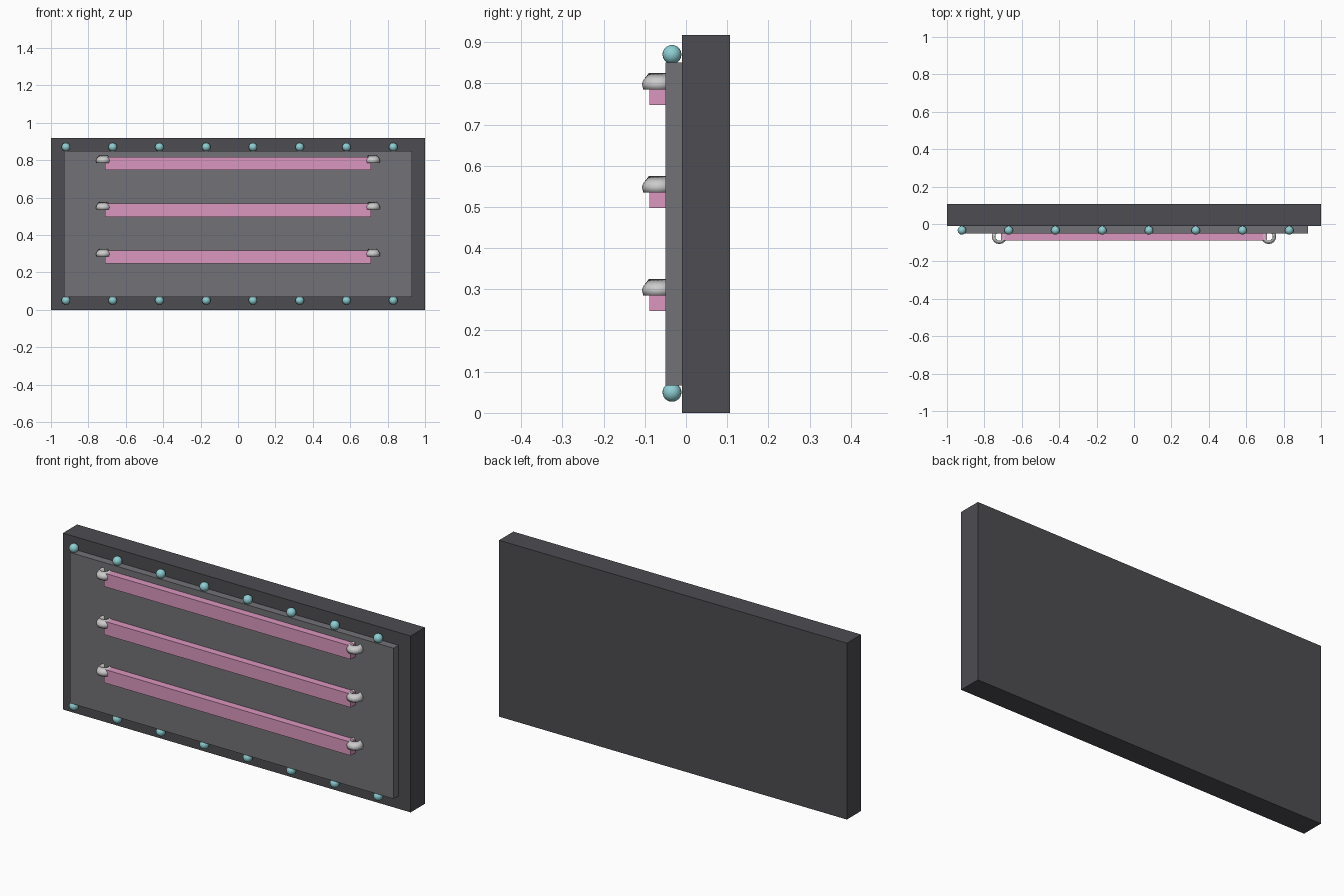
import bpy, bmesh, math

if "Cube" in bpy.data.objects:
    bpy.data.objects.remove(bpy.data.objects["Cube"])


def material(name, color):
    m = bpy.data.materials.new(name)
    m.diffuse_color = (*color, 1)
    m.use_nodes = True
    m.node_tree.nodes["Principled BSDF"].inputs["Base Color"].default_value = m.diffuse_color
    return m


DARK = material("dark_frame", (0.075, 0.075, 0.085))
GREY = material("panel_grey", (0.17, 0.17, 0.185))
PINK = material("pink", (0.71, 0.31, 0.52))
CYAN = material("pale_cyan", (0.27, 0.62, 0.65))
SILVER = material("silver", (0.6, 0.6, 0.62))


def finish(name, bm, mat, smooth=False):
    bmesh.ops.recalc_face_normals(bm, faces=bm.faces)
    for f in bm.faces:
        f.smooth = smooth
    me = bpy.data.meshes.new(name)
    bm.to_mesh(me)
    bm.free()
    me.materials.append(mat)
    ob = bpy.data.objects.new(name, me)
    bpy.context.collection.objects.link(ob)
    return ob


def box(name, x, y, z, mat):
    bm = bmesh.new()
    bmesh.ops.create_cube(bm, size=1)
    for v in bm.verts:
        v.co = [(a + b) / 2 + c * (b - a) for (a, b), c in zip((x, y, z), v.co)]
    return finish(name, bm, mat)


def ring(name, center, profile, mat, n=16):
    # closed (radius, height) section revolved about z
    bm = bmesh.new()
    rows = []
    for i in range(n):
        a = 2 * math.pi * i / n
        rows.append([bm.verts.new((center[0] + r * math.cos(a),
                                   center[1] + r * math.sin(a),
                                   center[2] + h)) for r, h in profile])
    k = len(profile)
    for i in range(n):
        p, q = rows[i], rows[(i + 1) % n]
        for j in range(k):
            bm.faces.new((p[j], q[j], q[(j + 1) % k], p[(j + 1) % k]))
    return finish(name, bm, mat, True)


def ball(name, center, radius, mat):
    bm = bmesh.new()
    bmesh.ops.create_uvsphere(bm, u_segments=20, v_segments=12, radius=radius)
    bmesh.ops.translate(bm, vec=center, verts=bm.verts)
    return finish(name, bm, mat, True)


# backing slab and raised front panel
box("backing_slab", (-1, 1), (-0.01, 0.107), (0, 0.917), DARK)
box("front_panel", (-0.93, 0.93), (-0.05, -0.01), (0.067, 0.85), GREY)

# three rails, each with a ring clip at both ends
SECTION = [(0.037, 0), (0.04, 0.014), (0.037, 0.022), (0.023, 0.04), (0.022, 0.02), (0.025, 0)]
for i in range(3):
    z = 0.247 + 0.25 * i
    box(f"rail_{i}", (-0.71, 0.71), (-0.088, -0.05), (z, z + 0.07), PINK)
    for s in (-1, 1):
        ring(f"clip_{i}_{'left' if s < 0 else 'right'}", (s * 0.72, -0.067, z + 0.038), SECTION, SILVER)

# rows of round studs along the top and bottom edges
for row, z in (("bottom", 0.05), ("top", 0.87)):
    for i in range(8):
        ball(f"{row}_stud_{i}", (-0.92 + 0.25 * i, -0.034, z), 0.023, CYAN)
